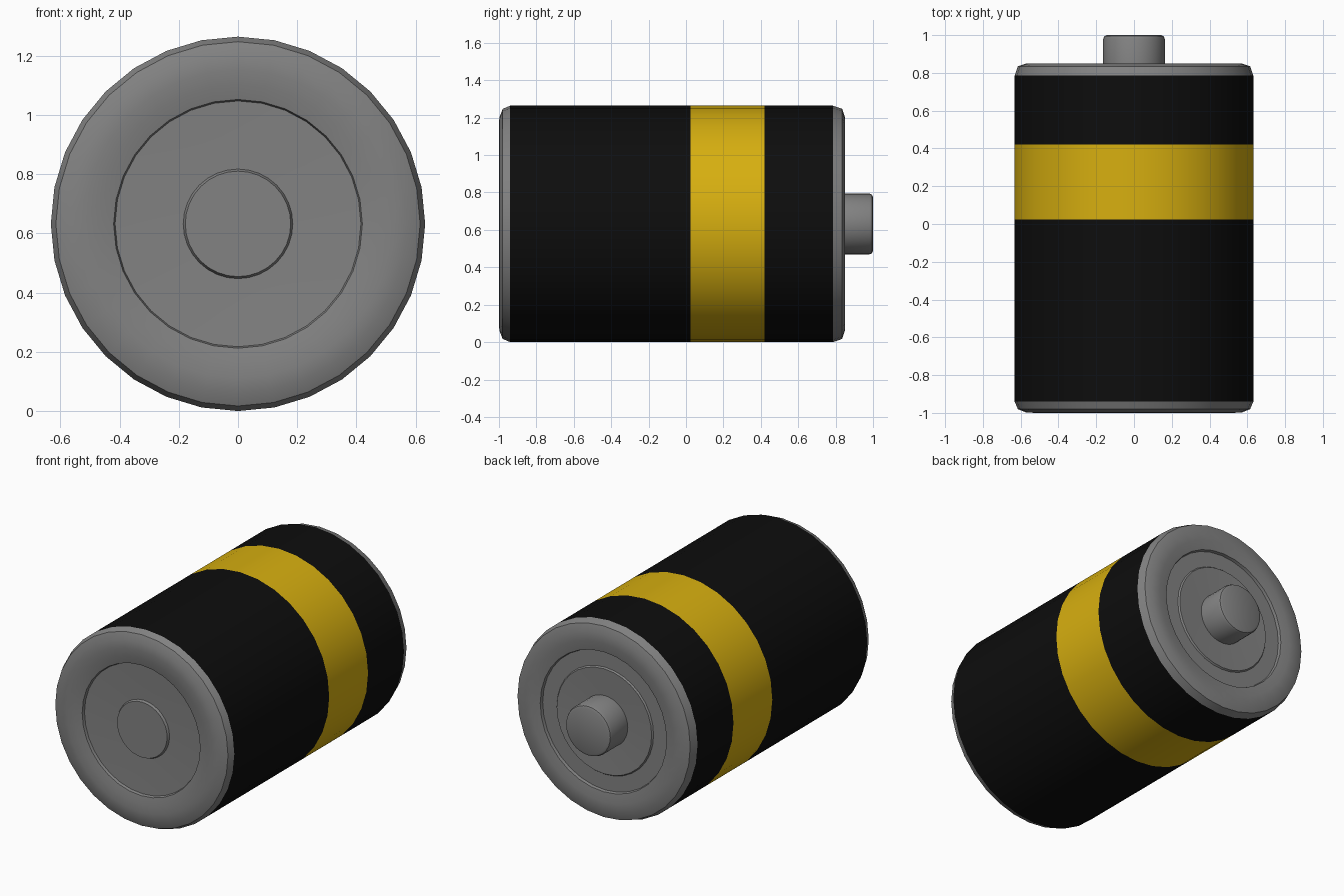
import bpy, bmesh, math

if "Cube" in bpy.data.objects:
    bpy.data.objects.remove(bpy.data.objects["Cube"])

SIDES, R, ZC = 32, 0.632, 0.632


def material(name, rgb):
    m = bpy.data.materials.new(name)
    m.diffuse_color = (*rgb, 1)
    m.use_nodes = True
    m.node_tree.nodes["Principled BSDF"].inputs["Base Color"].default_value = m.diffuse_color
    return m


grey = material("grey metal", (0.225, 0.225, 0.225))
black = material("black label", (0.004, 0.004, 0.004))
yellow = material("yellow band", (0.68, 0.43, 0.005))


def lathe(name, profile, mat):
    """Revolve (radius, y) points, listed front to back, about the battery axis."""
    bm = bmesh.new()
    rings = []
    for r, y in profile:
        if r == 0:
            rings.append([bm.verts.new((0, y, ZC))] * SIDES)
        else:
            angles = [2 * math.pi * k / SIDES for k in range(SIDES)]
            rings.append([bm.verts.new((r * math.cos(a), y, ZC + r * math.sin(a))) for a in angles])
    for a, b in zip(rings, rings[1:]):
        for k in range(SIDES):
            n = (k + 1) % SIDES
            corners = list(dict.fromkeys((a[k], b[k], b[n], a[n])))
            bm.faces.new(corners)
    mesh = bpy.data.meshes.new(name)
    bm.to_mesh(mesh)
    bm.free()
    mesh.materials.append(mat)
    ob = bpy.data.objects.new(name, mesh)
    bpy.context.collection.objects.link(ob)
    bpy.ops.object.select_all(action='DESELECT')
    ob.select_set(True)
    bpy.context.view_layer.objects.active = ob
    bpy.ops.object.shade_smooth_by_angle(angle=math.radians(40))
    return ob


# Flat end: raised centre disc inside a shallow recess, rounded rim
lathe("negative_cap", [(0, -0.975), (0.178, -0.975), (0.185, -0.96), (0.30, -0.963),
                       (0.415, -0.968), (0.42, -0.985), (0.47, -0.996), (0.52, -1.0),
                       (0.57, -0.998), (0.615, -0.98), (R, -0.94)], grey)

# Wrapped casing
lathe("casing_front", [(R, -0.94), (R, 0.025)], black)
lathe("casing_band", [(R, 0.025), (R, 0.42)], yellow)
lathe("casing_back", [(R, 0.42), (R, 0.785)], black)

# Terminal end: rounded rim, stepped recess and contact button
lathe("positive_cap", [(R, 0.785), (0.615, 0.835), (0.57, 0.85), (0.51, 0.85),
                       (0.45, 0.84), (0.445, 0.822), (0.345, 0.822), (0.338, 0.832),
                       (0.25, 0.828), (0.163, 0.825)], grey)
lathe("terminal_button", [(0.163, 0.825), (0.163, 0.98), (0.157, 0.994),
                          (0.143, 1.0), (0, 1.0)], grey)
